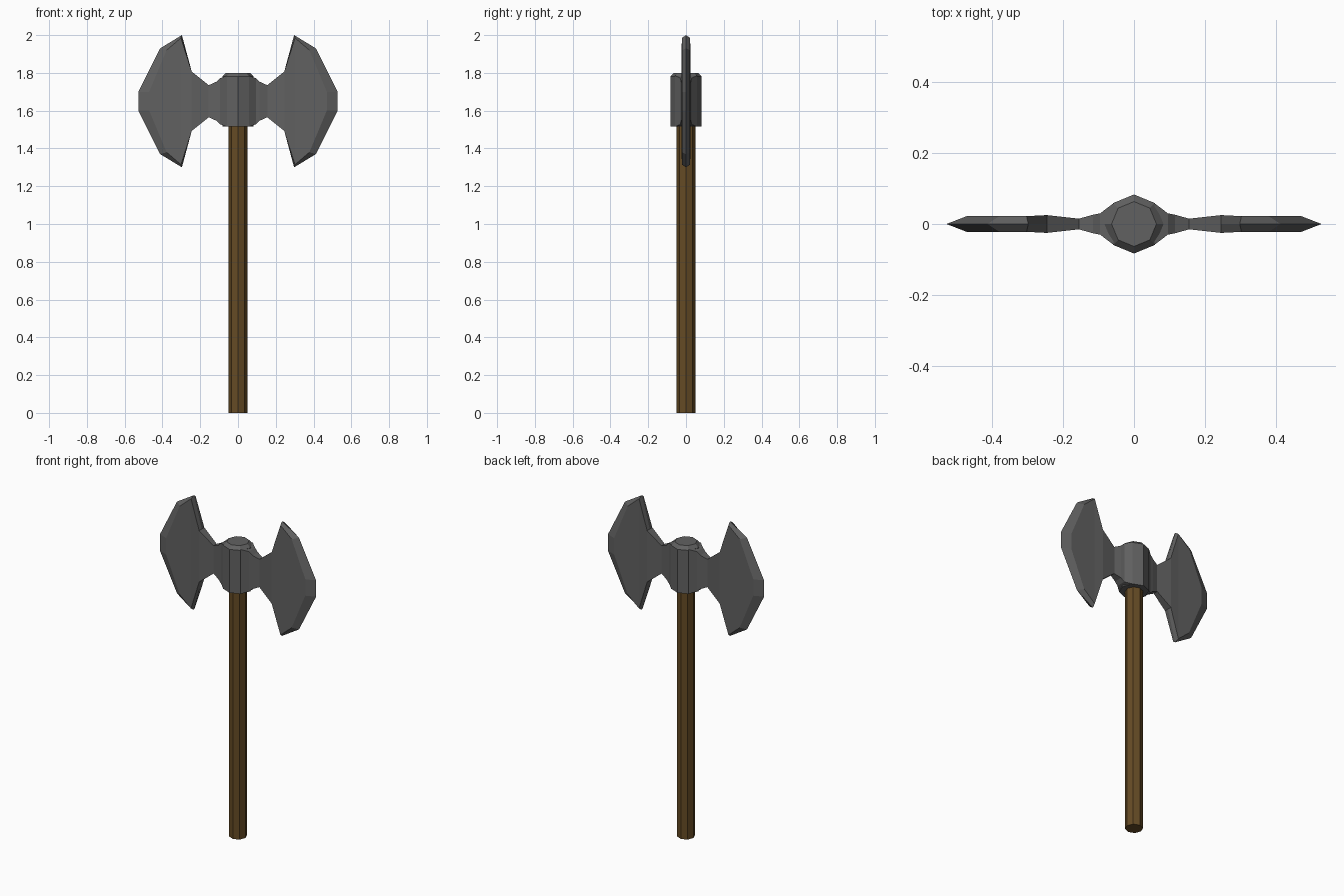
import bpy, bmesh
from math import cos, sin, pi

if "Cube" in bpy.data.objects:
    bpy.data.objects.remove(bpy.data.objects["Cube"])

MID = 1.65  # height of the blades' symmetry plane


def material(name, rgb):
    m = bpy.data.materials.new(name)
    m.diffuse_color = (*rgb, 1)
    m.use_nodes = True
    m.node_tree.nodes["Principled BSDF"].inputs["Base Color"].default_value = m.diffuse_color
    return m


def finish(name, bm, mat):
    bmesh.ops.recalc_face_normals(bm, faces=bm.faces)
    mesh = bpy.data.meshes.new(name)
    bm.to_mesh(mesh)
    bm.free()
    mesh.materials.append(mat)
    obj = bpy.data.objects.new(name, mesh)
    bpy.context.collection.objects.link(obj)
    return obj


def bridge(bm, a, b):
    n = len(a)
    for i in range(n):
        j = (i + 1) % n
        bm.faces.new((a[i], a[j], b[j], b[i]))


def octagon_post(name, rings, mat):
    """Eight-sided column through (radius, height) rings."""
    bm = bmesh.new()
    loops = [[bm.verts.new((r * cos(k * pi / 4), r * sin(k * pi / 4), z)) for k in range(8)]
             for r, z in rings]
    for a, b in zip(loops, loops[1:]):
        bridge(bm, a, b)
    bm.faces.new(loops[0])
    bm.faces.new(loops[-1])
    return finish(name, bm, mat)


def blade(name, stations, side, mat):
    """Loft of six-point sections: flat cheeks plus a rim line on y = 0."""
    bm = bmesh.new()
    loops = []
    for xi, zi, t, xr, zr in stations:
        pts = [(xi, t, zi), (xr, 0, zr), (xi, -t, zi),
               (xi, -t, -zi), (xr, 0, -zr), (xi, t, -zi)]
        loops.append([bm.verts.new((side * x, y, MID + z)) for x, y, z in pts])
    for a, b in zip(loops, loops[1:]):
        bridge(bm, a, b)
    bm.faces.new(loops[0])
    e = loops[-1]
    bm.faces.new((e[0], e[1], e[4], e[5]))  # cutting edge bevels
    bm.faces.new((e[1], e[2], e[3], e[4]))
    return finish(name, bm, mat)


wood = material("wood", (0.13, 0.07, 0.018))
iron = material("iron", (0.12, 0.12, 0.12))

# Handle and hub
octagon_post("handle", [(0.05, 0), (0.05, 1.53)], wood)
octagon_post("hub", [(0.083, 1.515), (0.083, 1.78), (0.063, 1.80)], iron)

# Blades: cheek x, cheek half height, half thickness, rim x, rim half height
stations = [
    (0.058, 0.135, 0.058, 0.058, 0.135),
    (0.095, 0.122, 0.030, 0.095, 0.122),
    (0.115, 0.103, 0.026, 0.115, 0.103),
    (0.155, 0.085, 0.015, 0.155, 0.085),
    (0.245, 0.157, 0.025, 0.245, 0.157),
    (0.302, 0.335, 0.022, 0.297, 0.350),
    (0.378, 0.270, 0.022, 0.412, 0.280),
    (0.470, 0.050, 0.022, 0.527, 0.050),
]
for label, side in (("right", 1), ("left", -1)):
    blade(f"{label}_blade", stations, side, iron)
